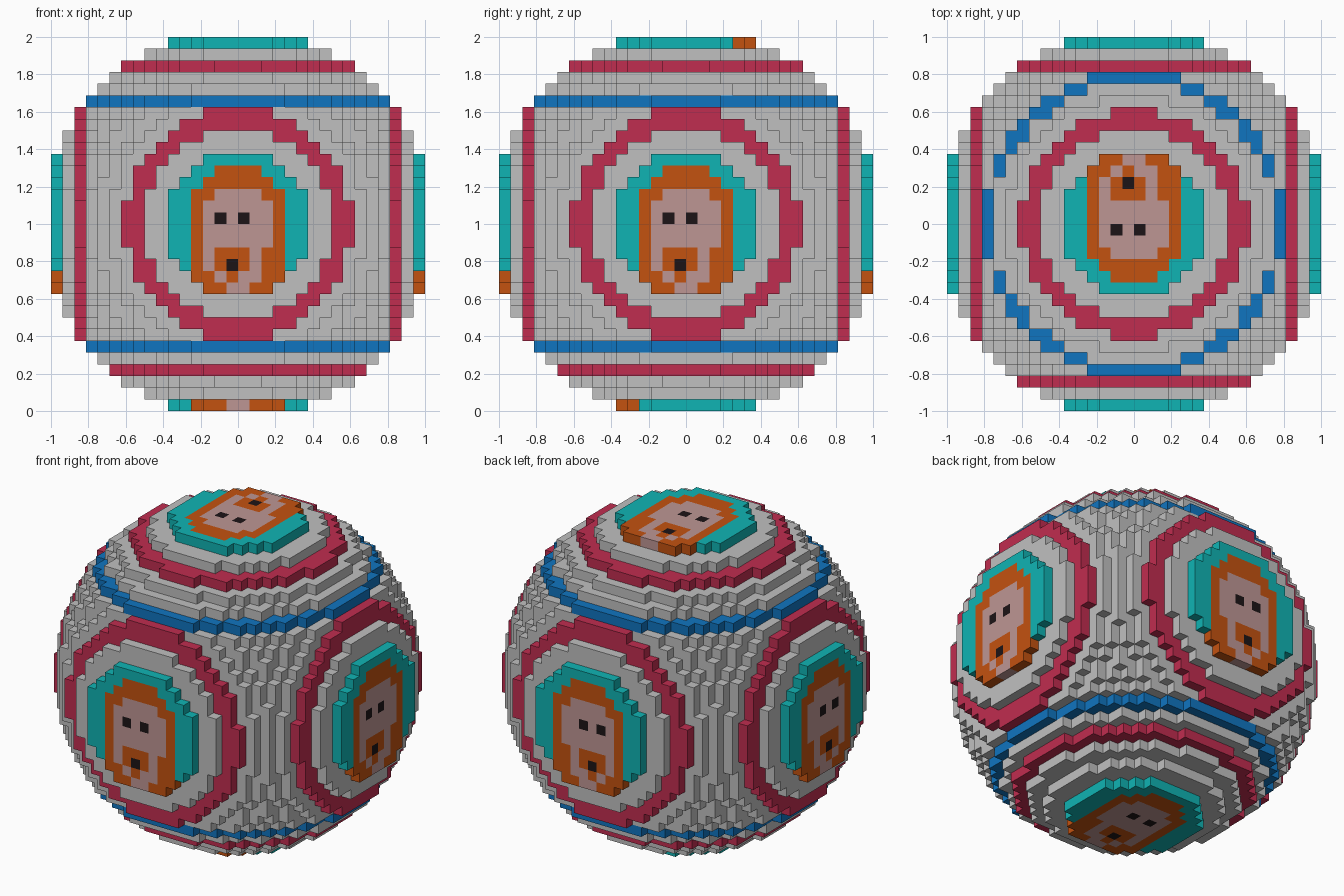
import bpy, bmesh
from math import floor
from mathutils import Vector

if "Cube" in bpy.data.objects:
    bpy.data.objects.remove(bpy.data.objects["Cube"], do_unlink=True)

HALF = 16             # blocks from the centre to each side
BLOCK = 1 / HALF

COLOURS = {
    "light_grey": (0.527, 0.527, 0.527),
    "crimson": (0.527, 0.026, 0.080),
    "blue": (0.005, 0.178, 0.527),
    "teal": (0.005, 0.456, 0.456),
    "orange": (0.552, 0.084, 0.005),
    "pink": (0.515, 0.305, 0.296),
    "near_black": (0.012, 0.007, 0.008),
}
NAMES = list(COLOURS)

# Face drawing, top row first: O orange, P pink, K black, dot keeps the teal disc
PORTRAIT = """
..OOOO..
.OOOOOO.
OOPPPPOO
OPPPPPPO
OPKPKPPO
OPPPPPPO
OPPPPPPO
OPOOOPOO
OPOKOPOO
OOPOPPOO
.OOPPOO.
""".split()
LETTERS = {"O": "orange", "P": "pink", "K": "near_black", ".": "teal"}


def make_material(name):
    mat = bpy.data.materials.new(name)
    mat.use_nodes = True
    rgba = (*COLOURS[name], 1)
    mat.diffuse_color = rgba
    mat.node_tree.nodes["Principled BSDF"].inputs["Base Color"].default_value = rgba
    return mat


MATERIALS = {name: make_material(name) for name in NAMES}


def filled(p):
    """Is there a block centred at p (in block units)?"""
    x, y, z = (abs(c) for c in p)
    if max(x, y, z) > HALF:
        return False
    limit = 279 if z == 9.5 or (z == 10.5 and y == 12.5) else 278
    return x * x + y * y + z * z < limit


def portrait_colour(u, v):
    row, col = 4 - floor(v), floor(u) + 4
    if 0 <= row < len(PORTRAIT) and 0 <= col < len(PORTRAIT[0]):
        return LETTERS[PORTRAIT[row][col]]
    return "teal"


def part_and_colour(p):
    """Choose the part and colour of a block from the layer it lies in."""
    x, y, z = p
    outer = HALF - 0.5
    for side, depth, u, v in (("side", x, y, z), ("front_back", y, x, z),
                              ("top_bottom", z, x, -y if z > 0 else y)):
        if abs(depth) == outer:
            return side + "_portraits", portrait_colour(u, v)
    if abs(z) == 10.5:
        return "blue_bands", "blue"
    if abs(x) == 13.5 or abs(y) == 13.5:
        return "upright_rings", "crimson"
    if z in (13.5, -12.5):
        return "level_rings", "crimson"
    return "ball_body", "light_grey"


# Collect the exposed block faces of every part
parts = {}
span = [i + 0.5 for i in range(-HALF, HALF)]
for x in span:
    for y in span:
        for z in span:
            p = Vector((x, y, z))
            if not filled(p):
                continue
            part, colour = part_and_colour(p)
            for axis in range(3):
                for sign in (-1, 1):
                    n = Vector((0, 0, 0))
                    n[axis] = sign
                    if filled(p + n):
                        continue
                    a = Vector((0, 0, 0))
                    a[(axis + 1) % 3] = 0.5
                    b = n.cross(a)
                    mid = p + n / 2
                    quad = (mid - a - b, mid + a - b, mid + a + b, mid - a + b)
                    parts.setdefault(part, []).append((quad, colour))

# Turn each part into a flat shaded mesh standing on the ground
for part, quads in parts.items():
    used = [n for n in NAMES if any(c == n for _, c in quads)]
    bm = bmesh.new()
    corners = {}
    for quad, colour in quads:
        verts = []
        for c in quad:
            key = tuple(round(k) for k in c)
            if key not in corners:
                corners[key] = bm.verts.new(Vector(key) * BLOCK + Vector((0, 0, 1)))
            verts.append(corners[key])
        face = bm.faces.new(verts)
        face.material_index = used.index(colour)
    mesh = bpy.data.meshes.new(part)
    bm.to_mesh(mesh)
    bm.free()
    for name in used:
        mesh.materials.append(MATERIALS[name])
    bpy.context.collection.objects.link(bpy.data.objects.new(part, mesh))
